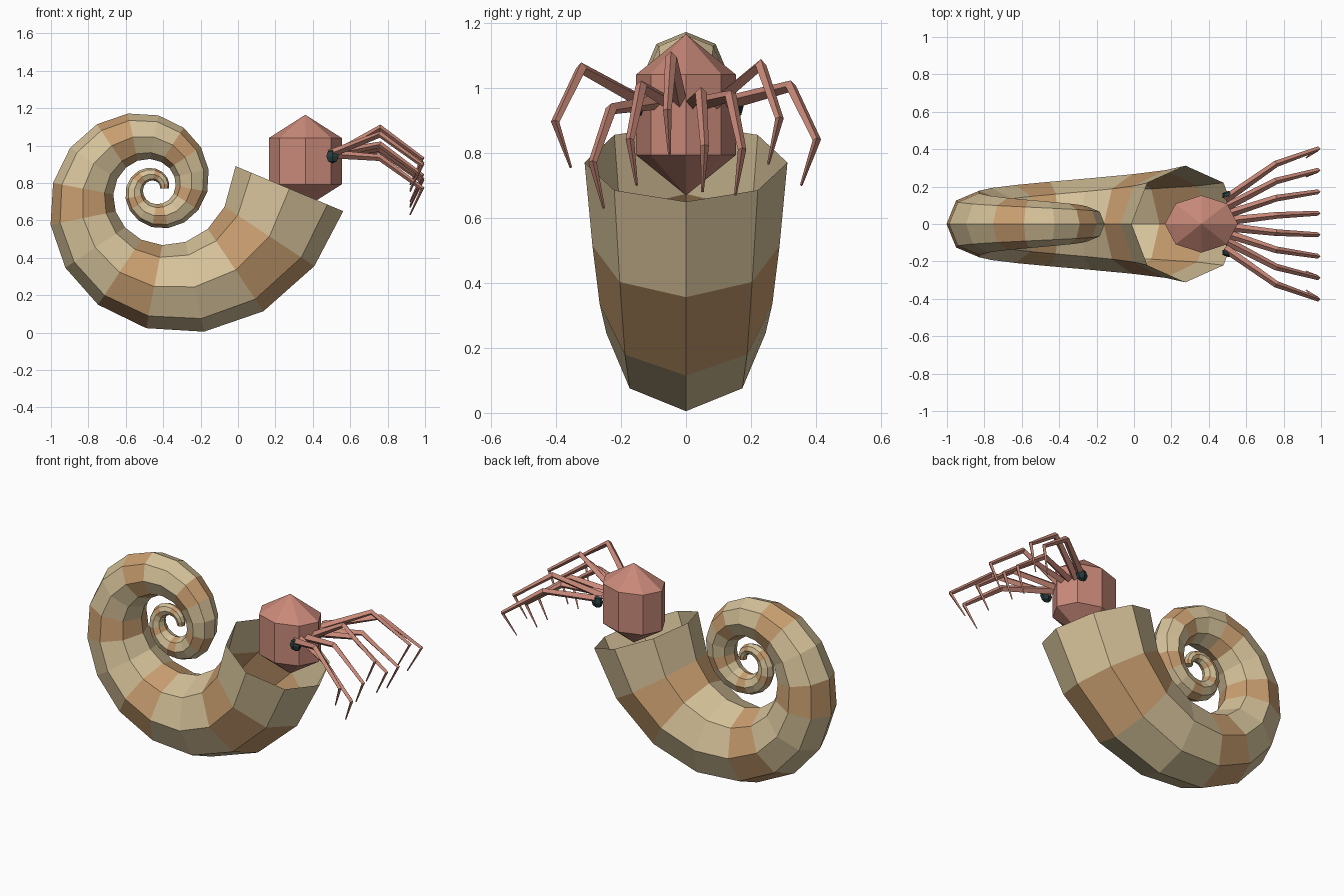
import bpy
import bmesh
import math
from mathutils import Vector

cube = bpy.data.objects.get("Cube")
if cube:
    bpy.data.objects.remove(cube, do_unlink=True)


def material(name, rgb):
    mat = bpy.data.materials.new(name)
    mat.use_nodes = True
    color = (*rgb, 1.0)
    mat.diffuse_color = color
    mat.node_tree.nodes["Principled BSDF"].inputs["Base Color"].default_value = color
    return mat


cream = material("cream shell", (0.67, 0.54, 0.32))
tan = material("orange tan band", (0.58, 0.34, 0.16))
salmon = material("salmon skin", (0.58, 0.25, 0.19))
dark = material("dark teal eye", (0.02, 0.045, 0.05))


def add_object(name, bm, mats):
    mesh = bpy.data.meshes.new(name)
    bm.to_mesh(mesh)
    bm.free()
    for mat in mats:
        mesh.materials.append(mat)
    obj = bpy.data.objects.new(name, mesh)
    bpy.context.collection.objects.link(obj)
    return obj


def tube(name, path, radii, sides, mats, open_start=False, band=lambda i: 0):
    """Faceted tube along a path, rings square to the local direction."""
    bm = bmesh.new()
    last = len(path) - 1
    rings = []
    for i, (p, r) in enumerate(zip(path, radii)):
        t = (path[min(i + 1, last)] - path[max(i - 1, 0)]).normalized()
        side = Vector((0, 1, 0))
        side = (side - t * side.dot(t)).normalized()
        up = side.cross(t)
        angles = [math.tau * k / sides for k in range(sides)]
        rings.append([bm.verts.new(p + r * (math.cos(a) * up + math.sin(a) * side))
                      for a in angles])
    for i in range(last):
        a, b = rings[i], rings[i + 1]
        for k in range(sides):
            n = (k + 1) % sides
            bm.faces.new((a[k], a[n], b[n], b[k])).material_index = band(i)
    if not open_start:
        bm.faces.new(rings[0][::-1])
    bm.faces.new(rings[-1])
    return add_object(name, bm, mats)


def ball(name, center, scale, segments, rings, mat):
    bm = bmesh.new()
    bmesh.ops.create_uvsphere(bm, u_segments=segments, v_segments=rings, radius=1)
    bmesh.ops.scale(bm, vec=scale, verts=bm.verts)
    obj = add_object(name, bm, [mat])
    obj.location = center
    return obj


# Coiled shell: logarithmic spiral shrinking from the open mouth to the tip
hub = Vector((-0.448, 0, 0.77))
steps_per_turn, turns = 16, 2
path, radii = [], []
for i in range(steps_per_turn * turns + 1):
    angle = -math.tau * i / steps_per_turn
    shrink = math.exp(0.205 * angle)
    path.append(hub + 0.723 * shrink * Vector((math.cos(angle), 0, math.sin(angle))))
    radii.append(0.312 * shrink)
tube("shell", path, radii, 8, [cream, tan], open_start=True,
     band=lambda i: int(i % 3 == 1))

# Head
ball("head", (0.36, 0, 0.917), (0.225, 0.177, 0.248), 8, 3, salmon)

# Eyes
for label, sign in (("left", 1), ("right", -1)):
    ball(label + "_eye", (0.505, sign * 0.153, 0.943), (0.038, 0.024, 0.038), 6, 4, dark)

# Jointed tentacles, fanned across the face with varied lift
lifts = [0.895, 0.77, 0.84, 0.93, 0.82, 0.81, 0.905, 0.84]
for i, z in enumerate(lifts):
    y = (i - 3.5) * 0.115
    points = [
        Vector((0.53 - 0.1 * abs(y), y * 0.33, 0.955)),
        Vector((0.76, y * 0.8, z + 0.165)),
        Vector((0.985, y, z)),
        Vector((0.92, y * 0.88, z - 0.14)),
    ]
    tube(f"tentacle_{i + 1}", points, [0.023, 0.018, 0.013, 0.004], 4, [salmon])
